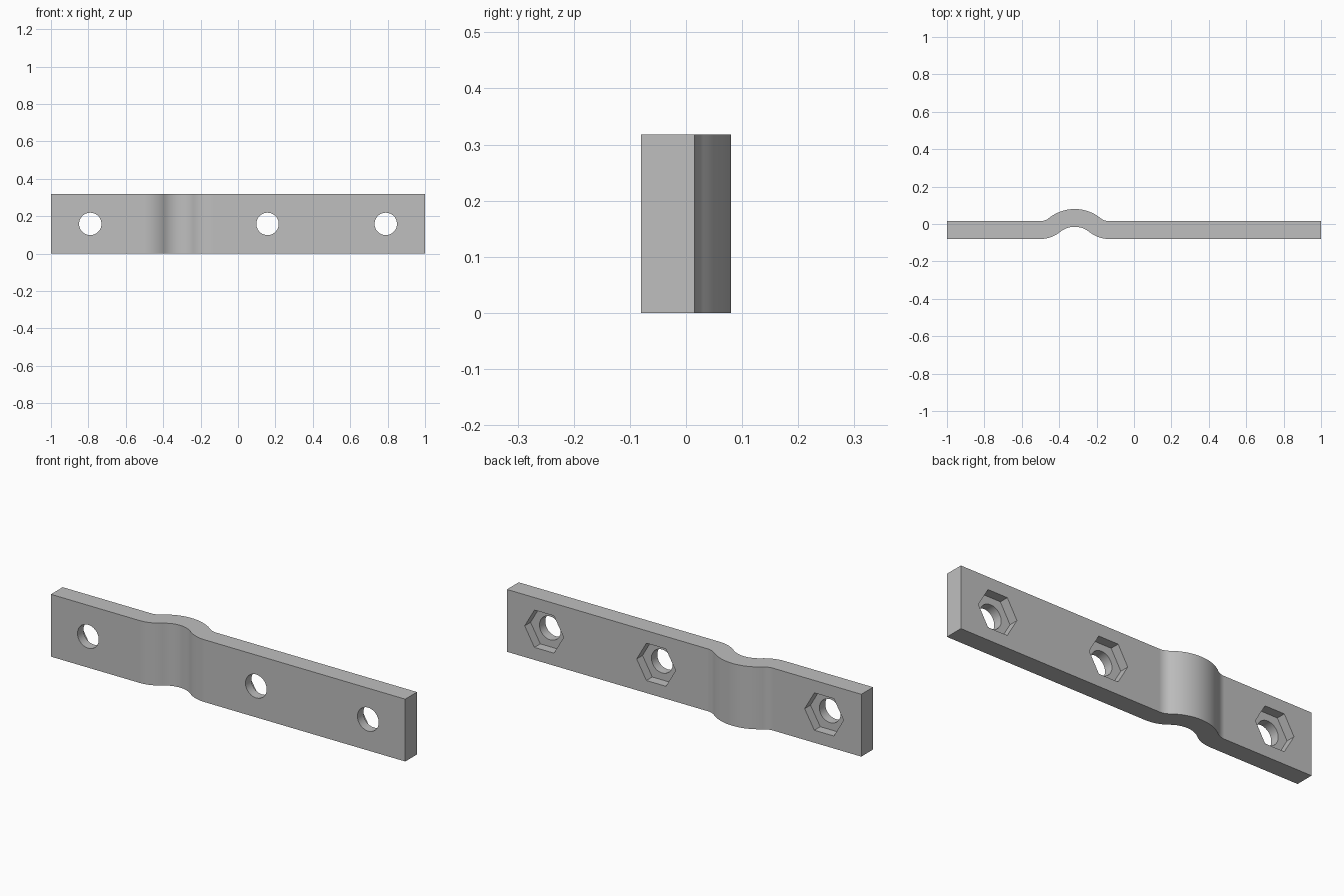
import bpy, bmesh
from math import pi, sin, cos, asin

if "Cube" in bpy.data.objects:
    bpy.data.objects.remove(bpy.data.objects["Cube"])

HEIGHT, THICK, FRONT = 0.318, 0.095, -0.08
BUMP_X, HALF_SPAN, RISE, INNER_R = -0.317, 0.185, 0.065, 0.125
HOLES = (-0.79, 0.158, 0.79)
STEPS = 12

grey = bpy.data.materials.new("light grey")
grey.use_nodes = True
colour = (0.52, 0.52, 0.52, 1)
grey.diffuse_color = colour
grey.node_tree.nodes["Principled BSDF"].inputs["Base Color"].default_value = colour


def bump_line(base, radius):
    """Plan outline of one side: straight, flared into an arched bump, straight."""
    total = (HALF_SPAN ** 2 + RISE ** 2) / (2 * RISE)
    flare, angle = total - radius, asin(HALF_SPAN / total)
    half = []
    for i in range(STEPS + 1):          # concave flare
        a = angle * i / STEPS
        half.append((-HALF_SPAN + flare * sin(a), base + flare * (1 - cos(a))))
    for i in range(1, STEPS + 1):       # convex crown
        a = angle * (1 - i / STEPS)
        half.append((-radius * sin(a), base + RISE - radius * (1 - cos(a))))
    full = half + [(-x, y) for x, y in reversed(half[:-1])]
    return [(-1, base)] + [(BUMP_X + x, y) for x, y in full] + [(1, base)]


# Bar: plan outline extruded upwards
outline = bump_line(FRONT, INNER_R)
outline += reversed(bump_line(FRONT + THICK, INNER_R + THICK))
bm = bmesh.new()
face = bm.faces.new([bm.verts.new((x, y, 0)) for x, y in outline])
grown = bmesh.ops.extrude_face_region(bm, geom=[face])["geom"]
bmesh.ops.translate(bm, vec=(0, 0, HEIGHT),
                    verts=[v for v in grown if isinstance(v, bmesh.types.BMVert)])
bmesh.ops.recalc_face_normals(bm, faces=bm.faces)
mesh = bpy.data.meshes.new("clamp_bar")
bm.to_mesh(mesh)
bm.free()
mesh.materials.append(grey)
bar = bpy.data.objects.new("clamp_bar", mesh)
bpy.context.collection.objects.link(bar)


def cut(name, x, y, sides, radius, depth):
    """Subtract a prism lying along y from the bar."""
    bpy.ops.mesh.primitive_cylinder_add(
        vertices=sides, radius=radius, depth=depth,
        location=(x, y, HEIGHT / 2), rotation=(pi / 2, pi / 6, 0))
    cutter = bpy.context.object
    cutter.name = name
    cutter.hide_render = True
    cutter.data.materials.append(grey)
    bpy.context.view_layer.objects.active = bar
    mod = bar.modifiers.new(name, 'BOOLEAN')
    mod.operation, mod.solver, mod.object = 'DIFFERENCE', 'EXACT', cutter
    bpy.ops.object.modifier_apply(modifier=mod.name)
    bpy.data.objects.remove(cutter)


# Bolt holes with hexagonal nut recesses in the back
for x in HOLES:
    cut("bolt_hole_cutter", x, 0, 32, 0.06, 0.4)
    cut("nut_recess_cutter", x, FRONT + THICK, 6, 0.11, 0.095)

# Smooth curved surfaces, crisp edges, flat faces kept flat
bpy.ops.object.select_all(action='DESELECT')
bar.select_set(True)
bpy.context.view_layer.objects.active = bar
bpy.ops.object.shade_smooth_by_angle(angle=pi / 6)
weighted = bar.modifiers.new("flat_faces", 'WEIGHTED_NORMAL')
weighted.keep_sharp = True
